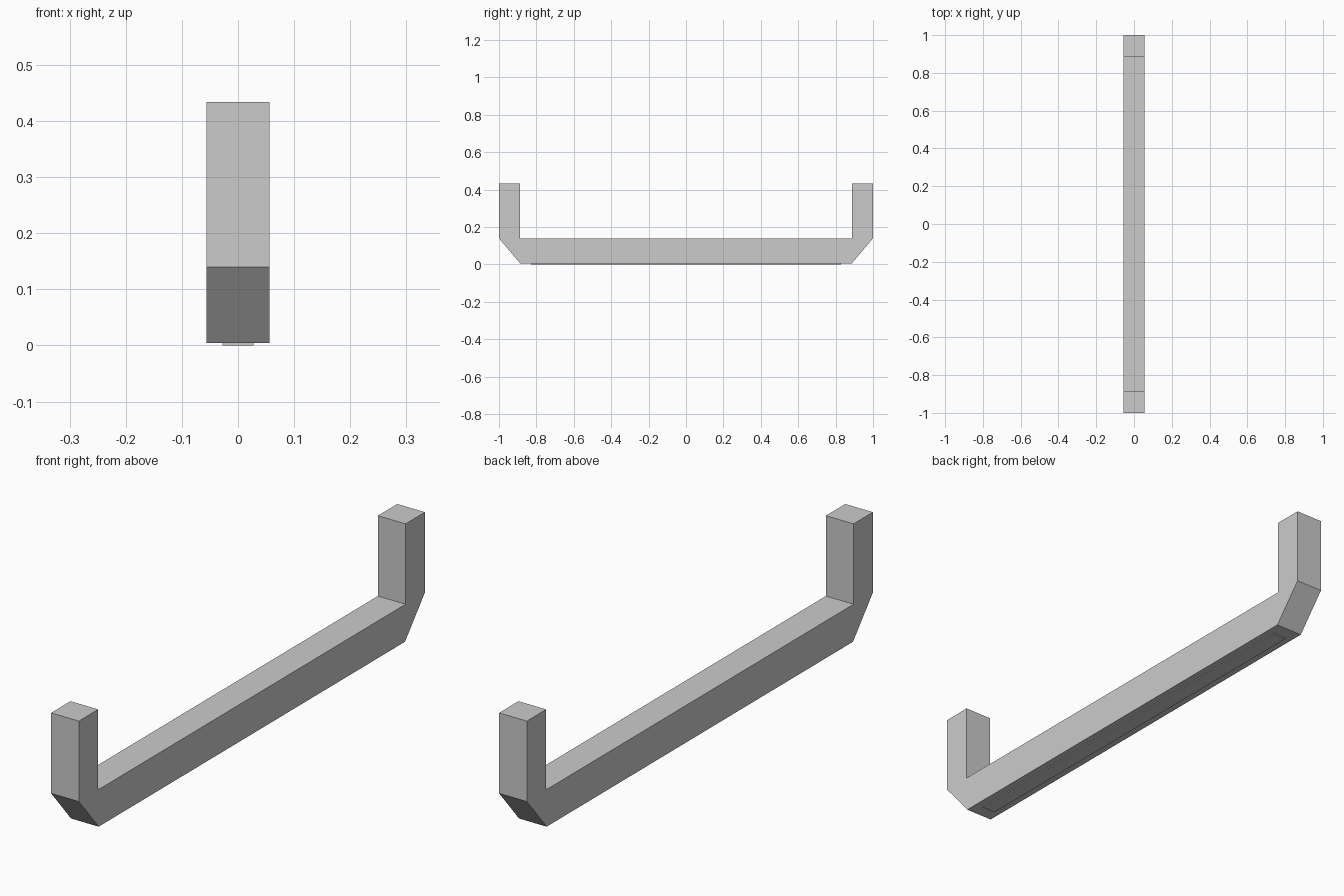
import bpy, bmesh

if "Cube" in bpy.data.objects:
    bpy.data.objects.remove(bpy.data.objects["Cube"])


def extrude_profile(name, profile, half_width):
    """Extrude a closed (y, z) outline symmetrically along x."""
    bm = bmesh.new()
    face = bm.faces.new([bm.verts.new((-half_width, y, z)) for y, z in profile])
    result = bmesh.ops.extrude_face_region(bm, geom=[face])
    verts = [v for v in result["geom"] if isinstance(v, bmesh.types.BMVert)]
    bmesh.ops.translate(bm, verts=verts, vec=(2 * half_width, 0, 0))
    bmesh.ops.recalc_face_normals(bm, faces=bm.faces)
    mesh = bpy.data.meshes.new(name)
    bm.to_mesh(mesh)
    bm.free()
    obj = bpy.data.objects.new(name, mesh)
    bpy.context.collection.objects.link(obj)
    return obj


# U-shaped bar with chamfered lower corners, half outline mirrored in y
half = [(0.885, 0.004), (1.0, 0.14), (1.0, 0.434), (0.888, 0.434), (0.888, 0.14)]
outline = half + [(-y, z) for y, z in reversed(half)]
extrude_profile("handle_bar", outline, 0.056)

# Thin raised strip along the underside
strip = [(-0.83, 0.0), (0.83, 0.0), (0.83, 0.005), (-0.83, 0.005)]
extrude_profile("underside_strip", strip, 0.028)
